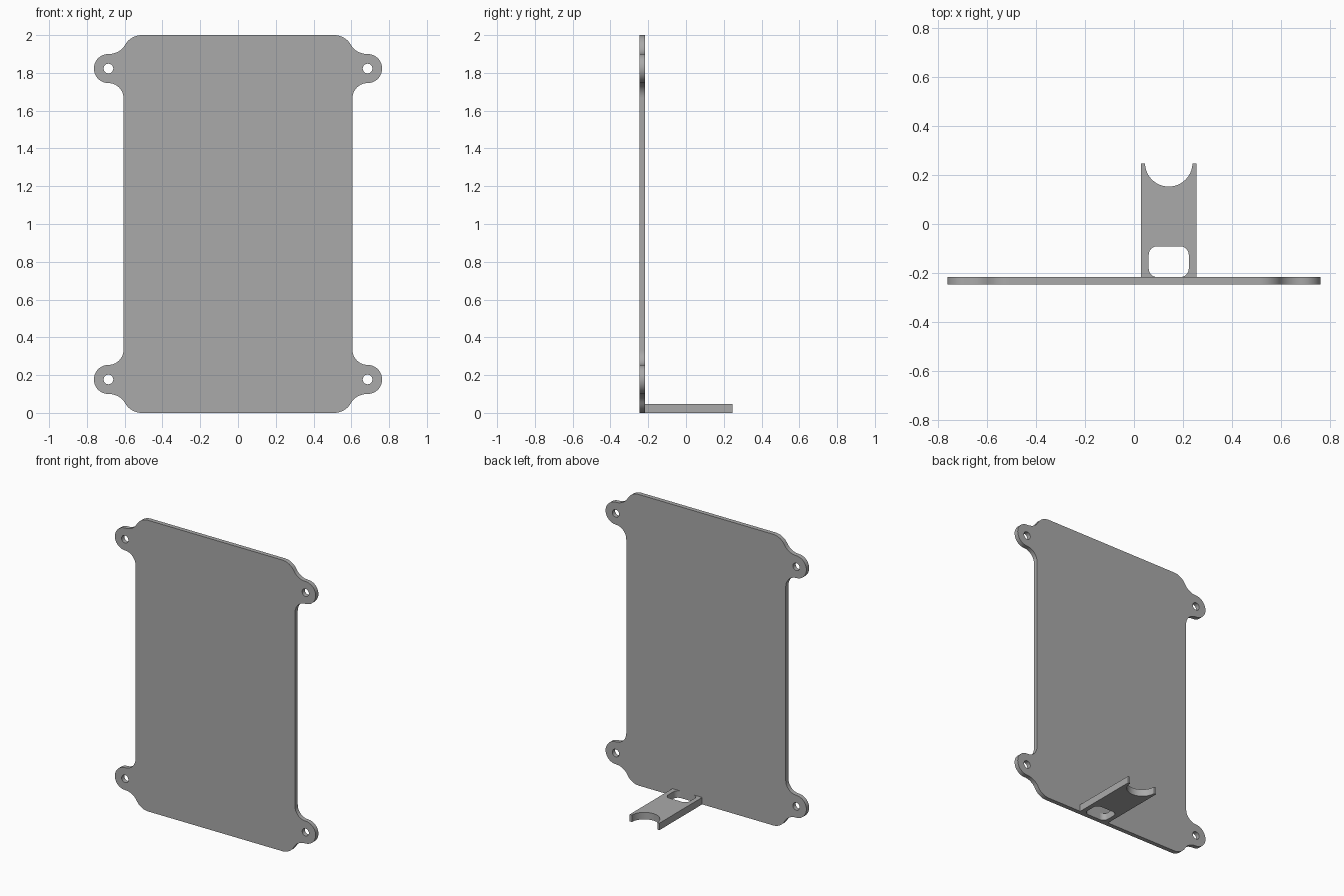
import bpy, bmesh
from math import cos, sin, radians
from mathutils import Vector

cube = bpy.data.objects.get("Cube")
if cube:
    bpy.data.objects.remove(cube, do_unlink=True)

grey = bpy.data.materials.new("plain grey")
grey.use_nodes = True
colour = (0.4, 0.4, 0.4, 1)
grey.diffuse_color = colour
grey.node_tree.nodes["Principled BSDF"].inputs["Base Color"].default_value = colour


def arc(cx, cy, r, start, end, steps=10):
    angles = [radians(start + (end - start) * i / steps) for i in range(steps + 1)]
    return [(cx + r * cos(a), cy + r * sin(a)) for a in angles]


def circle(cx, cy, r, sides=16):
    return arc(cx, cy, r, 0, 360, sides)[:-1]


def rounded_rect(x0, x1, y0, y1, r):
    return (arc(x1 - r, y1 - r, r, 0, 90, 6) + arc(x0 + r, y1 - r, r, 90, 180, 6)
            + arc(x0 + r, y0 + r, r, 180, 270, 6) + arc(x1 - r, y0 + r, r, 270, 360, 6))


def sheet(name, loops, to_3d, thickness):
    """Fill an outline with holes and extrude it along the thickness vector."""
    bm = bmesh.new()
    edges = []
    for loop in loops:
        verts = [bm.verts.new(to_3d(*p)) for p in loop]
        edges += [bm.edges.new((v, verts[i - 1])) for i, v in enumerate(verts)]
    bmesh.ops.triangle_fill(bm, edges=edges, use_beauty=True)
    new = bmesh.ops.extrude_face_region(bm, geom=bm.faces[:], use_keep_orig=True)["geom"]
    bmesh.ops.translate(bm, vec=Vector(thickness),
                        verts=[g for g in new if isinstance(g, bmesh.types.BMVert)])
    bmesh.ops.recalc_face_normals(bm, faces=bm.faces[:])
    mesh = bpy.data.meshes.new(name)
    bm.to_mesh(mesh)
    bm.free()
    mesh.materials.append(grey)
    obj = bpy.data.objects.new(name, mesh)
    bpy.context.collection.objects.link(obj)
    bpy.ops.object.select_all(action='DESELECT')
    obj.select_set(True)
    bpy.context.view_layer.objects.active = obj
    bpy.ops.object.shade_smooth_by_angle(angle=radians(30))
    return obj


# Back plate: one corner with its screw lug, mirrored to all four corners
lug_x, lug_z, lug_r = 0.686, 1.823, 0.077
corner = arc(0.51, 1.9, 0.1, 90, 30)                    # rounded plate corner
corner += arc(0.683, 2.0, 0.1, 210, 270)[1:]            # flare into the lug
corner += arc(lug_x, lug_z, lug_r, 90, -90, 18)         # lug end
corner += arc(lug_x, 1.666, 0.08, 90, 180)[1:]          # fillet to the side
right_side = corner + [(x, 2 - z) for x, z in reversed(corner)]
outline = right_side + [(-x, z) for x, z in reversed(right_side)]
screw_holes = [circle(sx * lug_x, z, 0.026)
               for sx in (-1, 1) for z in (lug_z, 2 - lug_z)]
sheet("mounting_plate", [outline] + screw_holes,
      lambda x, z: (x, -0.247, z), (0, 0.03, 0))

# Shelf tongue with a round notch at its end and a slot against the plate
mid, half = 0.142, 0.113
tongue = [(mid - half, -0.218), (mid + half, -0.218), (mid + half, 0.247)]
tongue += arc(mid, 0.25, 0.097, -2, -178, 24)
tongue += [(mid - half, 0.247)]
slot = rounded_rect(mid - 0.082, mid + 0.082, -0.217, -0.091, 0.035)
sheet("shelf_tongue", [tongue, slot], lambda x, y: (x, y, 0), (0, 0, 0.048))
